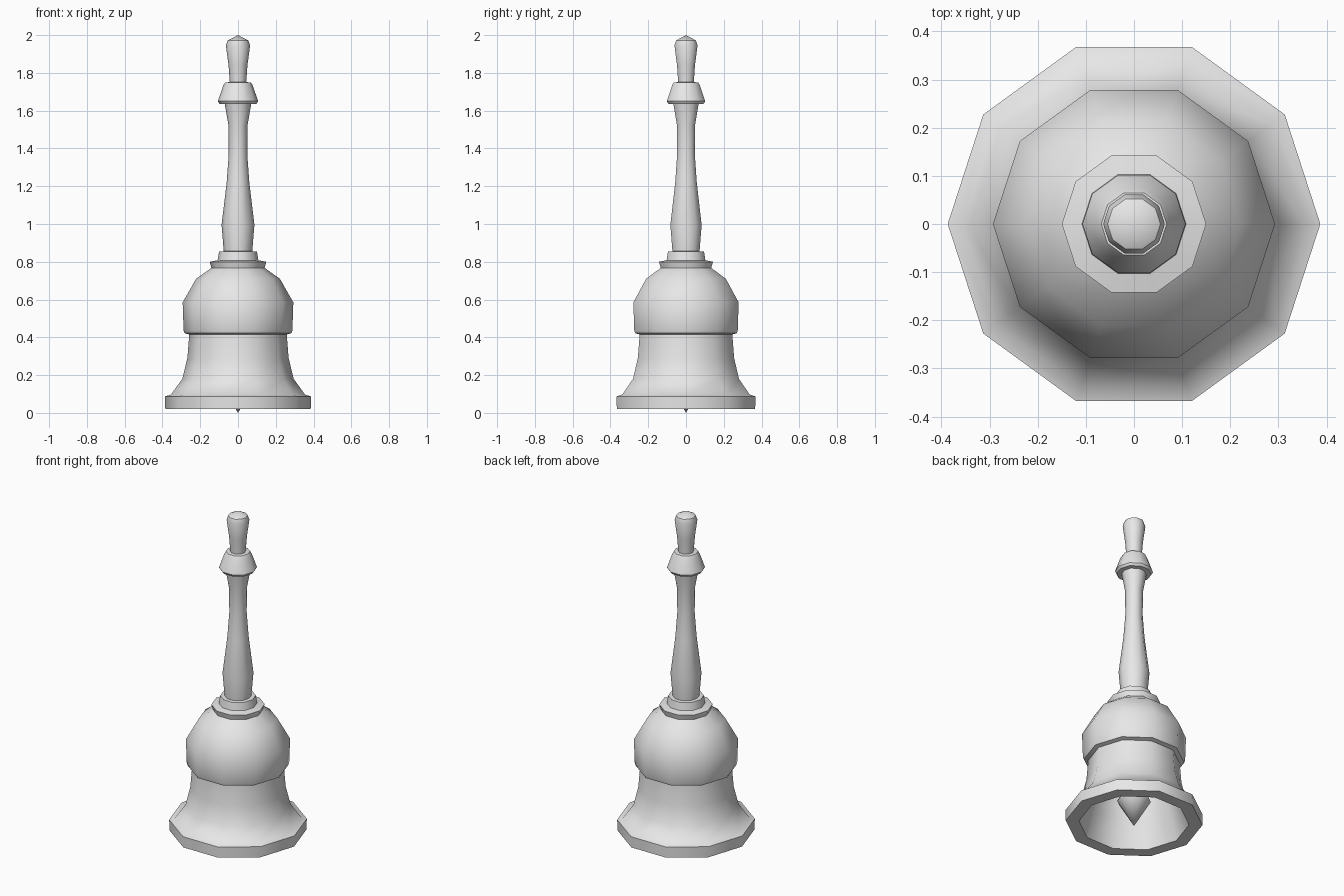
import bpy
import math

SIDES = 10

cube = bpy.data.objects.get("Cube")
if cube:
    bpy.data.objects.remove(cube, do_unlink=True)

metal = bpy.data.materials.new("light_grey")
metal.use_nodes = True
GREY = (0.8, 0.8, 0.8, 1)
metal.diffuse_color = GREY
metal.node_tree.nodes["Principled BSDF"].inputs["Base Color"].default_value = GREY


def turned(name, profile):
    """Revolve a bottom-to-top (radius, height) profile; radius 0 makes a pole."""
    verts, rings, faces = [], [], []
    for r, z in profile:
        start = len(verts)
        count = SIDES if r > 0 else 1
        for i in range(count):
            a = math.tau * i / SIDES
            verts.append((r * math.cos(a), r * math.sin(a), z))
        rings.append([start + i % count for i in range(SIDES)])
    for low, high in zip(rings, rings[1:]):
        for i in range(SIDES):
            j = (i + 1) % SIDES
            quad = [low[i], low[j], high[j], high[i]]
            faces.append(list(dict.fromkeys(quad)))
    mesh = bpy.data.meshes.new(name)
    mesh.from_pydata(verts, [], faces)
    mesh.materials.append(metal)
    obj = bpy.data.objects.new(name, mesh)
    bpy.context.collection.objects.link(obj)
    bpy.ops.object.select_all(action='DESELECT')
    bpy.context.view_layer.objects.active = obj
    obj.select_set(True)
    bpy.ops.object.shade_smooth_by_angle(angle=math.radians(38))
    return obj


# Hollow bell: inner wall down to the mouth, then rim, waist and dome outside
turned("bell", [
    (0, .72), (.13, .70), (.21, .58), (.225, .42), (.235, .29), (.265, .18),
    (.31, .02),
    (.385, .02), (.387, .087), (.355, .097),
    (.295, .18), (.268, .29), (.258, .415),
    (.283, .422), (.288, .436), (.293, .585), (.222, .71), (.14, .768),
])

# Stepped collar joining bell and handle
turned("bell_collar", [
    (0, .765), (.14, .765), (.15, .80), (.108, .808), (.1, .855), (0, .858),
])

# Long waisted handle
turned("handle", [
    (0, .85), (.075, .85), (.087, .995), (.06, 1.22), (.049, 1.37),
    (.05, 1.52), (.07, 1.635), (0, 1.64),
])

# Flared ring under the finial
turned("handle_ring", [
    (0, 1.632), (.098, 1.636), (.107, 1.65), (.077, 1.735), (.068, 1.75),
    (0, 1.752),
])

# Rounded finial
turned("finial", [
    (0, 1.745), (.043, 1.745), (.05, 1.84), (.064, 1.945), (.055, 1.972),
    (0, 2.0),
])

# Clapper hanging inside, with a pointed tip
turned("clapper", [
    (0, 0), (.095, .16), (.06, .22), (.02, .27), (.02, .72), (0, .72),
])
